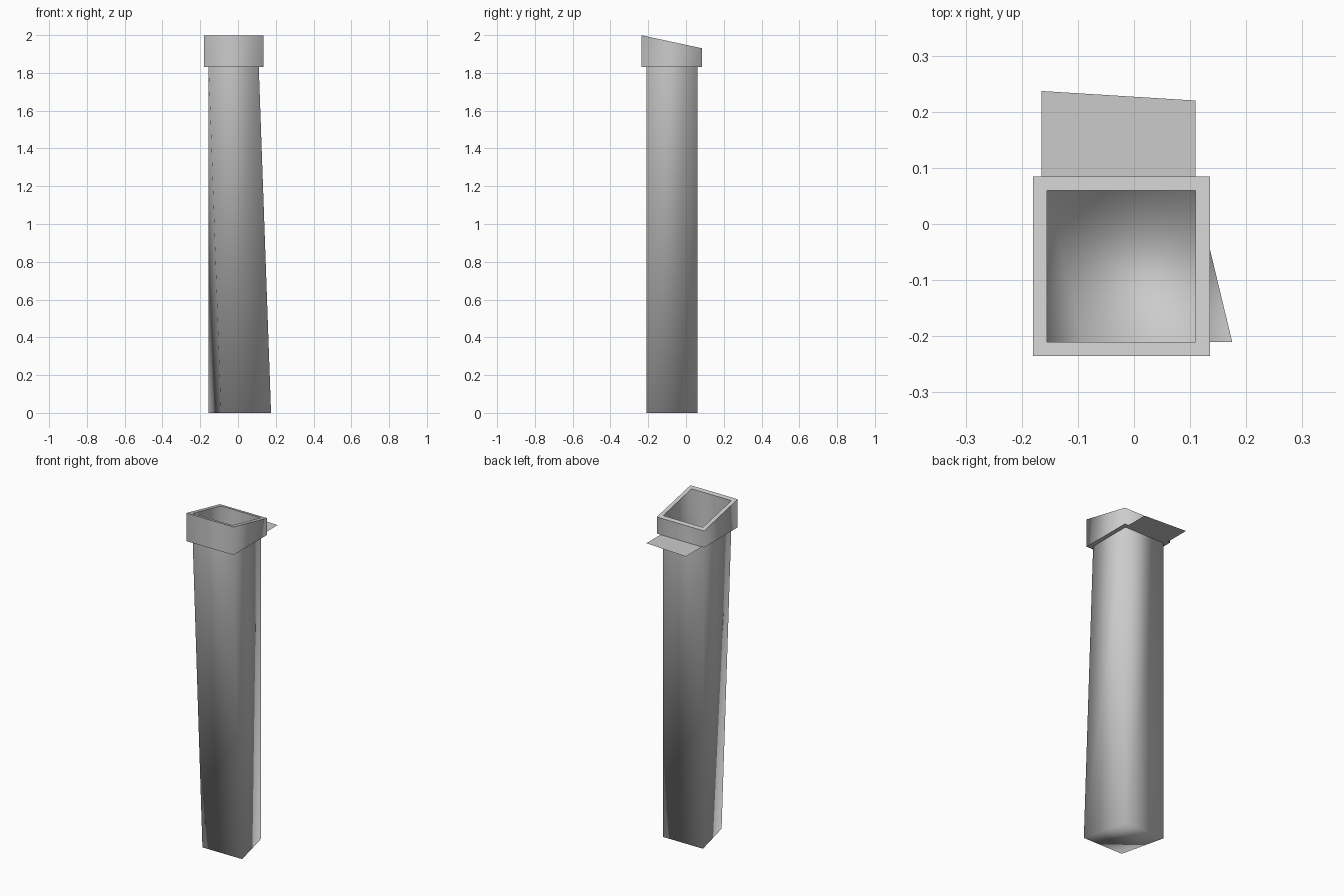
import bpy, bmesh

if "Cube" in bpy.data.objects:
    bpy.data.objects.remove(bpy.data.objects["Cube"])

GREY = (0.6, 0.6, 0.6, 1)
metal = bpy.data.materials.new("plain grey")
metal.use_nodes = True
metal.diffuse_color = GREY
metal.node_tree.nodes["Principled BSDF"].inputs["Base Color"].default_value = GREY

LEFT, RIGHT, FRONT, BACK = -0.155, 0.11, -0.21, 0.06   # shaft opening
NECK = 1.83                                           # height where collar begins
SHEAR = 0.065                                         # foot's front edge shifts in x


def rect(bm, margin, height, shear=0):
    """Counter-clockwise ring of four vertices; height is a function of y."""
    x0, x1, y0, y1 = LEFT - margin, RIGHT + margin, FRONT - margin, BACK + margin
    corners = [(x0 + shear, y0), (x1 + shear, y0), (x1, y1), (x0, y1)]
    return [bm.verts.new((x, y, height(y))) for x, y in corners]


def bridge(bm, low, high):
    return [bm.faces.new((low[i], low[(i + 1) % 4], high[(i + 1) % 4], high[i]))
            for i in range(4)]


def finish(bm, name):
    for face in bm.faces:
        face.smooth = True
    mesh = bpy.data.meshes.new(name)
    bm.to_mesh(mesh)
    bm.free()
    mesh.materials.append(metal)
    obj = bpy.data.objects.new(name, mesh)
    bpy.context.collection.objects.link(obj)
    return obj


def floor(y):
    return 0


def neck(y):
    return NECK


def slope(y):
    return 1.999 - (y + 0.235) * 0.215


# Open-topped shaft with a sheared, closed foot
bm = bmesh.new()
foot = rect(bm, 0, floor, SHEAR)
bridge(bm, foot, rect(bm, 0, neck))
bm.faces.new(foot[::-1])
finish(bm, "shaft")

# Hollow collar with a sloping rim; soft corners outside, crisp rims
bm = bmesh.new()
outer_low, outer_top = rect(bm, 0.025, neck), rect(bm, 0.025, slope)
inner_low, inner_top = rect(bm, 0, neck), rect(bm, 0, slope)
bridge(bm, outer_low, outer_top)
bridge(bm, outer_top, inner_top)
bridge(bm, inner_top, inner_low)
bridge(bm, inner_low, outer_low)
for ring in (outer_low, outer_top, inner_low, inner_top):
    for i in range(4):
        bm.edges.get((ring[i], ring[(i + 1) % 4])).smooth = False
finish(bm, "collar")

# Thin flap reaching out behind the neck
bm = bmesh.new()
outline = [(LEFT - 0.01, BACK), (RIGHT, BACK), (RIGHT, 0.22), (LEFT - 0.01, 0.237)]
bm.faces.new([bm.verts.new((x, y, NECK)) for x, y in outline])
finish(bm, "back_flap")
